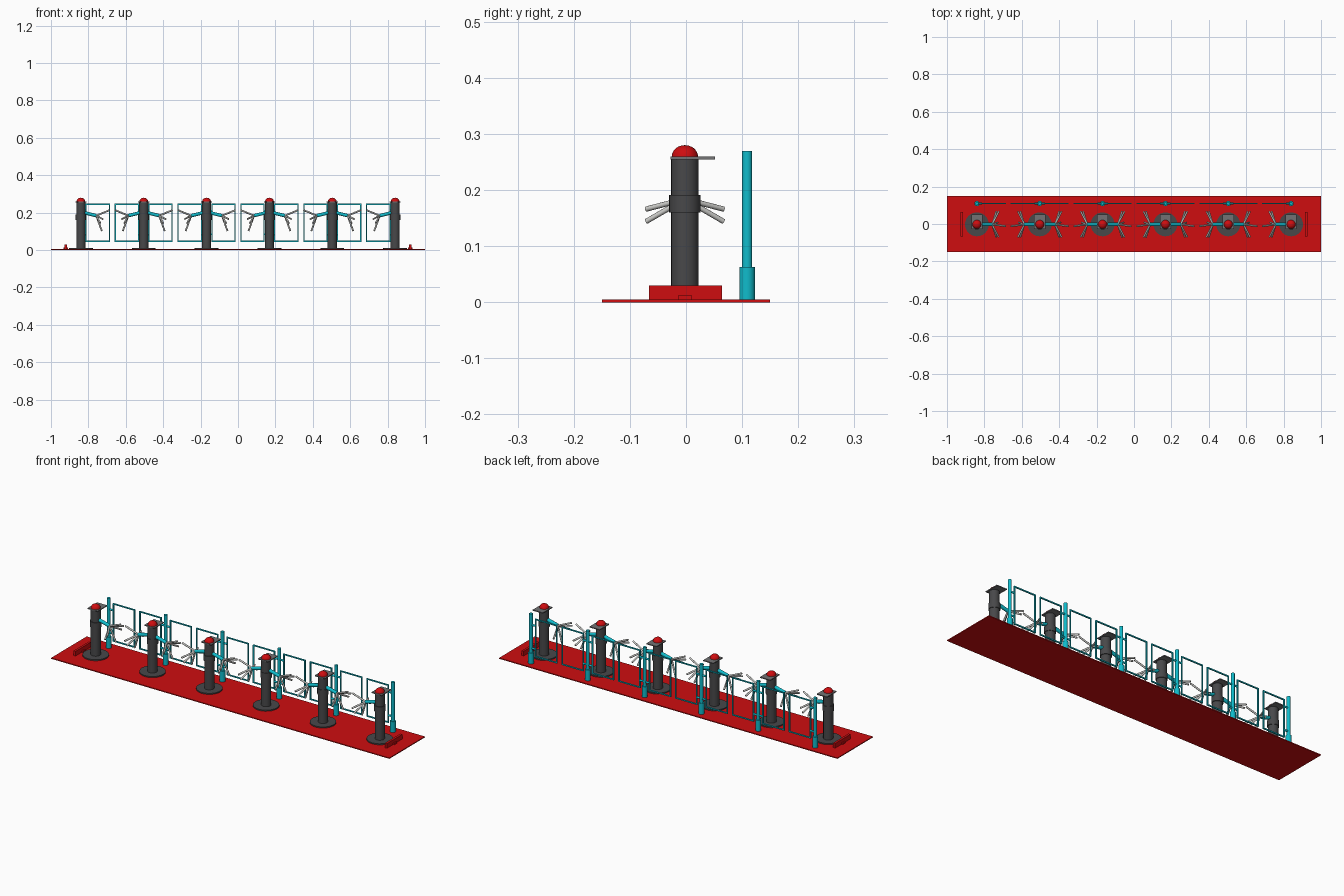
import bpy, math
from mathutils import Vector

if "Cube" in bpy.data.objects:
    bpy.data.objects.remove(bpy.data.objects["Cube"])


def material(name, rgb):
    m = bpy.data.materials.new(name)
    m.diffuse_color = (*rgb, 1)
    m.use_nodes = True
    m.node_tree.nodes["Principled BSDF"].inputs["Base Color"].default_value = m.diffuse_color
    return m


RED = material("red", (0.62, 0.004, 0.005))
DARK = material("dark_grey", (0.065, 0.065, 0.068))
MID = material("mid_grey", (0.17, 0.17, 0.175))
SILVER = material("silver", (0.6, 0.6, 0.58))
TEAL = material("teal", (0.005, 0.5, 0.6))


def finish(name, mat, smooth=False):
    o = bpy.context.object
    o.name = name
    o.data.materials.append(mat)
    if smooth:
        bpy.ops.object.shade_smooth_by_angle(angle=math.radians(40))
    return o


def box(name, lo, hi, mat):
    lo, hi = Vector(lo), Vector(hi)
    bpy.ops.mesh.primitive_cube_add(size=1, location=(lo + hi) / 2)
    o = bpy.context.object
    o.scale = hi - lo
    bpy.ops.object.transform_apply(location=False, rotation=False, scale=True)
    return finish(name, mat)


def rod(name, a, b, r, mat, sides=16):
    a, b = Vector(a), Vector(b)
    d = b - a
    bpy.ops.mesh.primitive_cylinder_add(vertices=sides, radius=r, depth=d.length, location=(a + b) / 2)
    bpy.context.object.rotation_euler = d.to_track_quat('Z', 'Y').to_euler()
    return finish(name, mat, True)


def dome(name, x, y, z, r, h, mat):
    # quarter-circle profile spun around z
    n, rings = 24, 6
    verts, faces = [], []
    for i in range(rings):
        t = math.pi / 2 * i / rings
        for k in range(n):
            p = 2 * math.pi * k / n
            verts.append((r * math.cos(t) * math.cos(p), r * math.cos(t) * math.sin(p), h * math.sin(t)))
    verts.append((0, 0, h))
    for i in range(rings - 1):
        for k in range(n):
            k2 = (k + 1) % n
            faces.append((i * n + k, i * n + k2, (i + 1) * n + k2, (i + 1) * n + k))
    last = (rings - 1) * n
    faces += [(last + k, last + (k + 1) % n, rings * n) for k in range(n)]
    faces.append(tuple(reversed(range(n))))
    me = bpy.data.meshes.new(name)
    me.from_pydata(verts, [], faces)
    o = bpy.data.objects.new(name, me)
    bpy.context.collection.objects.link(o)
    o.location = (x, y, z)
    bpy.ops.object.select_all(action='DESELECT')
    bpy.context.view_layer.objects.active = o
    o.select_set(True)
    finish(name, mat, True)


# floor mat
box("floor_base", (-1, -0.15, 0), (1, 0.15, 0.005), RED)

# low end barriers
for s in (-1, 1):
    x = s * 0.921
    box("end_barrier", (x - 0.006, -0.066, 0.004), (x + 0.006, 0.064, 0.03), RED)
    box("end_barrier_foot", (x - 0.013, -0.013, 0.004), (x + 0.013, 0.010, 0.013), RED)

PY = -0.002   # pillar line
FY = 0.109    # fence line
# turnstile arm tips relative to the hub
TIPS = [(0.072, -0.010, 0.030), (0.035, 0.069, -0.018), (0.035, -0.069, -0.018),
        (0.022, 0.069, -0.040), (0.022, -0.069, -0.040), (0.030, 0.010, -0.082)]

for i in range(6):
    x = -0.84 + i * 0.336
    # pillar
    rod("pillar_flange", (x, PY, 0.002), (x, PY, 0.011), 0.064, DARK, 24)
    rod("pillar", (x, PY, 0.01), (x, PY, 0.258), 0.0245, DARK, 24)
    rod("pillar_collar", (x, PY, 0.160), (x, PY, 0.191), 0.028, DARK, 24)
    box("reader_plate", (x - 0.030, -0.028, 0.2545), (x + 0.030, 0.052, 0.2595), MID)
    dome("signal_dome", x, PY, 0.2595, 0.0235, 0.0205, RED)

    # fence post
    rod("fence_post_sleeve", (x, FY, 0.002), (x, FY, 0.063), 0.014, TEAL)
    rod("fence_post", (x, FY, 0.06), (x, FY, 0.27), 0.009, TEAL)

    # inner sides only on the end pillars
    for s in (-1, 1):
        if (i == 0 and s < 0) or (i == 5 and s > 0):
            continue
        # turnstile
        hub = Vector((x + s * 0.082, PY, 0.184))
        rod("turnstile_mount", (x + s * 0.018, PY, 0.200), hub, 0.009, TEAL)
        for t in TIPS:
            d = Vector((s * t[0], t[1], t[2]))
            rod("turnstile_arm", hub, hub + d, 0.0047, SILVER, 12)
        # fence frame
        a, b, w = 0.028, 0.152, 0.003
        for z in (0.047, 0.245):
            xs = sorted((x + s * (a - w), x + s * (b + w)))
            box("fence_rail", (xs[0], FY - w, z - w), (xs[1], FY + w, z + w), TEAL)
        for q in (a, b):
            c = x + s * q
            box("fence_upright", (c - w, FY - w, 0.047), (c + w, FY + w, 0.245), TEAL)
        for z in (0.085, 0.21):
            rod("fence_hinge", (x, FY, z), (x + s * a, FY, z), 0.005, TEAL, 12)
